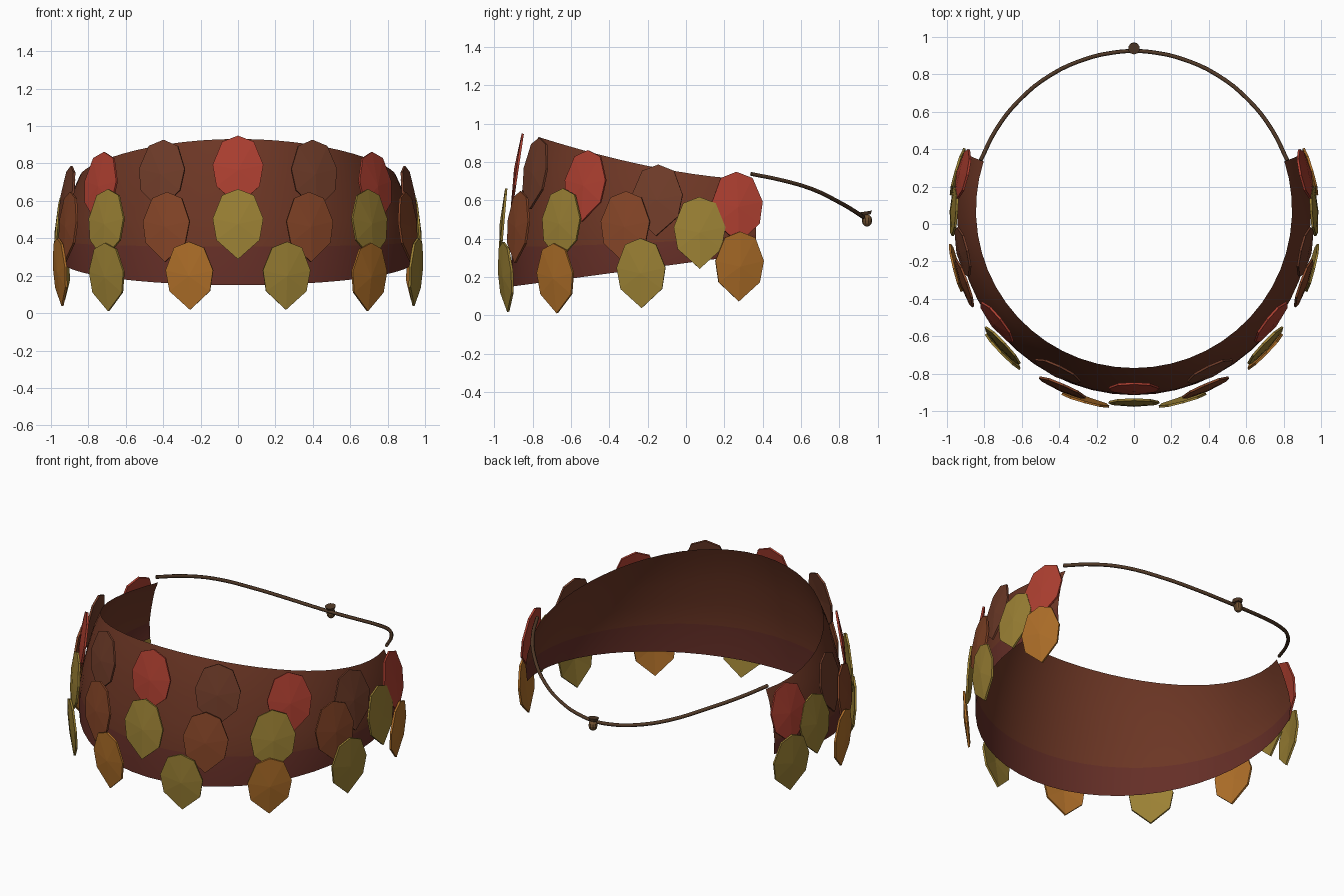
import bpy, bmesh, math
from mathutils import Matrix, Vector

if "Cube" in bpy.data.objects:
    bpy.data.objects.remove(bpy.data.objects["Cube"])

def material(name, rgb):
    m = bpy.data.materials.new(name)
    m.diffuse_color = (*rgb, 1)
    m.use_nodes = True
    m.node_tree.nodes["Principled BSDF"].inputs["Base Color"].default_value = m.diffuse_color
    return m

RED = material("red_leaf", (.42, .05, .03))
OLIVE = material("olive_leaf", (.33, .22, .035))
ORANGE = material("orange_leaf", (.43, .16, .022))
RUST = material("rust_leaf", (.23, .058, .02))
BROWN = material("brown_leaf", (.16, .045, .022))
BAND = material("band", (.15, .037, .018))
HEM = material("hem", (.13, .028, .02))
CORD = material("cord", (.08, .04, .02))
BEAD = material("bead", (.16, .08, .03))

def add_mesh(name, bm, mats):
    me = bpy.data.meshes.new(name)
    bm.to_mesh(me)
    bm.free()
    ob = bpy.data.objects.new(name, me)
    for m in mats:
        me.materials.append(m)
    bpy.context.collection.objects.link(ob)
    return ob

# Open flared band: higher at the front, with a darker hem along the bottom
# profile rows: height fraction, radius, centre y, end angle
PROFILE = [(0, .94, .025, 111), (.25, .945, .035, 110.5), (.45, .93, .045, 110),
           (.65, .905, .055, 109.3), (.83, .88, .065, 108.6), (1, .845, .075, 108)]
SEG = 32
bm = bmesh.new()
rows = []
for t, r, cy, end in PROFILE:
    row = []
    for i in range(SEG + 1):
        a = math.radians(end * (2 * i / SEG - 1))
        x, y = r * math.sin(a), cy - r * math.cos(a)
        top = .71 + .187 * max(0, .34 - y) ** 1.6
        bottom = .15 + .135 * (y + .91)
        row.append(bm.verts.new((x, y, bottom + t * (top - bottom))))
    rows.append(row)
for j in range(len(rows) - 1):
    for i in range(SEG):
        f = bm.faces.new((rows[j][i], rows[j][i + 1], rows[j + 1][i + 1], rows[j + 1][i]))
        f.material_index = 1 if j == 0 else 0
        f.smooth = True
add_mesh("band", bm, [BAND, HEM])

# Leaf: faceted pointed outline, slightly domed, with a little thickness
HALF = [(.085, .155), (.135, .03), (.115, -.085)]
OUTLINE = [(0, .188)] + HALF + [(0, -.188)] + [(-x, z) for x, z in reversed(HALF)]

def leaf(name, angle, radius, cy, z, tilt, mat, scale=1):
    bm = bmesh.new()
    rim = [bm.verts.new((x * scale, 0, h * scale)) for x, h in OUTLINE]
    mid = bm.verts.new((0, -.012, 0))
    for i, v in enumerate(rim):
        bm.faces.new((mid, rim[(i + 1) % len(rim)], v))
    bmesh.ops.recalc_face_normals(bm, faces=bm.faces)
    ob = add_mesh(name, bm, [mat])
    a = math.radians(angle)
    ob.matrix_world = (Matrix.Translation((radius * math.sin(a), cy - radius * math.cos(a), z))
                       @ Matrix.Rotation(a, 4, 'Z')
                       @ Matrix.Rotation(math.radians(-tilt), 4, 'X'))
    sol = ob.modifiers.new("thickness", 'SOLIDIFY')
    sol.thickness = .012
    sol.offset = 0

# Top and middle rows are symmetric and include a centre leaf
ROWS = [("top_leaf", 25.7, .94, .06, 8.5, [.762, .74, .675, .60, .562], [RED, BROWN]),
        ("middle_leaf", 23.4, .965, .01, 5, [.475, .46, .475, .46, .43], [OLIVE, RUST])]
for name, step, r, cy, tilt, heights, mats in ROWS:
    for i, z in enumerate(heights):
        for side in ((1, -1) if i else (1,)):
            leaf(name, side * i * step, r, cy, z, tilt, mats[i % 2])

# Bottom row straddles the centre, colours alternating all the way round
for i, z in enumerate([.2, .193, .22, .255]):
    for side in (1, -1):
        mat = OLIVE if (i % 2 == 0) == (side == 1) else ORANGE
        leaf("bottom_leaf", side * (15.3 + 30.3 * i), .98, .005, z, -4, mat, .97)

# Tie cord dipping round the back
PATH = [(.82, .34, .738), (.74, .5, .705), (.62, .655, .66), (.44, .80, .59),
        (.25, .885, .54), (.12, .915, .52)]
pts = PATH + [(0, .925, .513)] + [(-x, y, z) for x, y, z in reversed(PATH)]
cu = bpy.data.curves.new("tie_cord", 'CURVE')
cu.dimensions = '3D'
cu.bevel_depth = .011
cu.bevel_resolution = 1
cu.resolution_u = 4
cu.use_fill_caps = True
sp = cu.splines.new('BEZIER')
sp.bezier_points.add(len(pts) - 1)
for p, co in zip(sp.bezier_points, pts):
    p.co = co
    p.handle_left_type = p.handle_right_type = 'AUTO'
cu.materials.append(CORD)
bpy.context.collection.objects.link(bpy.data.objects.new("tie_cord", cu))

# Toggle on the cord: bead below, small cap above
bm = bmesh.new()
bmesh.ops.create_uvsphere(bm, u_segments=10, v_segments=6, radius=.027,
                          matrix=Matrix.Translation((0, .945, .495)) @ Matrix.Diagonal((1, 1, 1.2, 1)))
add_mesh("toggle_bead", bm, [BEAD])
bm = bmesh.new()
bmesh.ops.create_cone(bm, cap_ends=True, segments=10, radius1=.024, radius2=.032, depth=.018,
                      matrix=Matrix.Translation((0, .94, .533)) @ Matrix.Rotation(.15, 4, 'X'))
add_mesh("toggle_cap", bm, [CORD])
